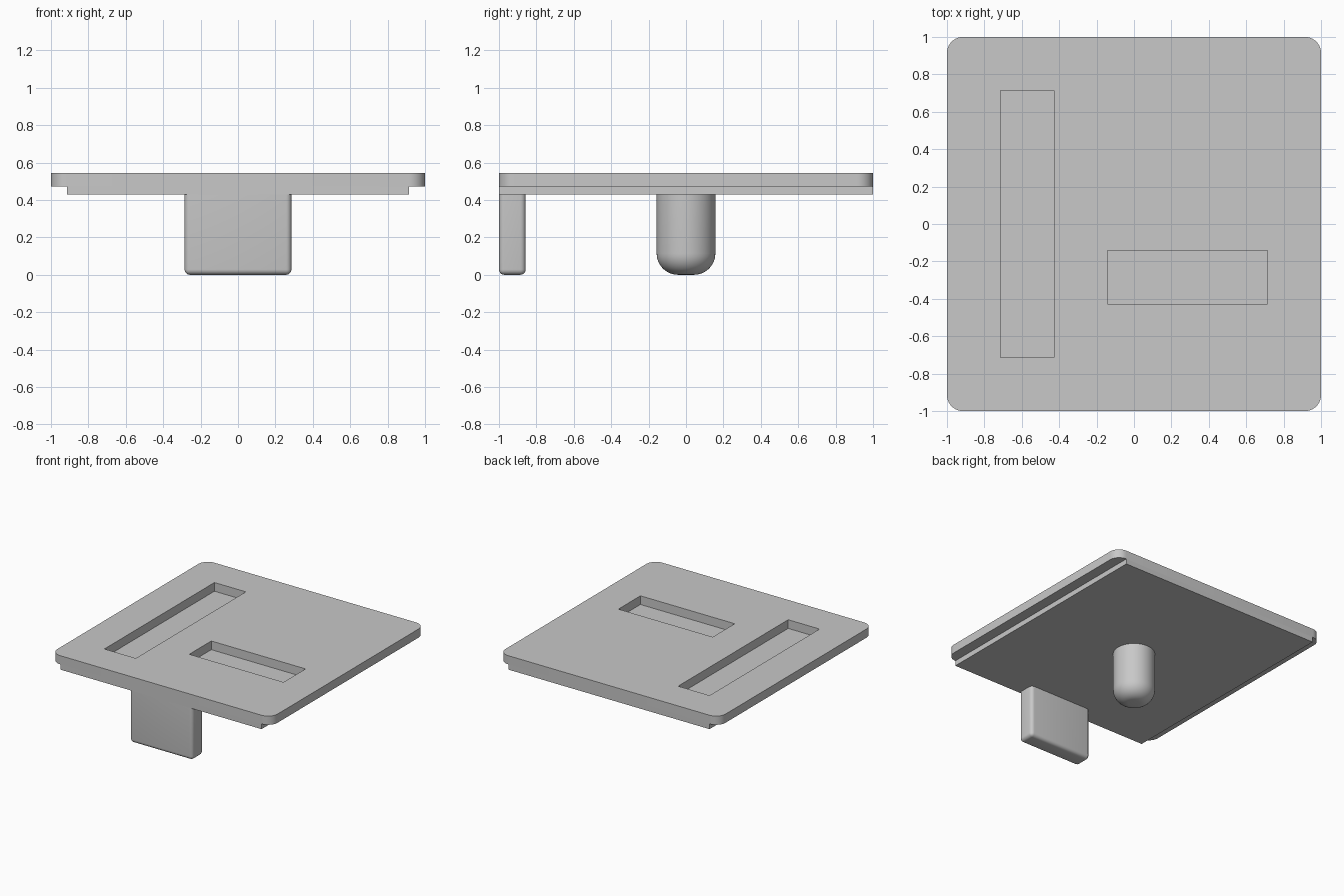
import bpy, bmesh, math

U = 1 / 7                       # module: the plate is 14 modules wide
Z_SLAB, Z_PLATE, Z_TOP = 3 * U, 3.3 * U, 3.8 * U

if "Cube" in bpy.data.objects:
    bpy.data.objects.remove(bpy.data.objects["Cube"])

grey = bpy.data.materials.new("light grey")
grey.use_nodes = True
colour = (0.58, 0.58, 0.58, 1)
grey.diffuse_color = colour
next(n for n in grey.node_tree.nodes if n.type == 'BSDF_PRINCIPLED').inputs["Base Color"].default_value = colour


def finish(name, bm, smooth=False):
    """Turn a bmesh into a named object with the shared material."""
    bmesh.ops.recalc_face_normals(bm, faces=bm.faces)
    mesh = bpy.data.meshes.new(name)
    bm.to_mesh(mesh)
    bm.free()
    mesh.materials.append(grey)
    obj = bpy.data.objects.new(name, mesh)
    bpy.context.collection.objects.link(obj)
    if smooth:
        bpy.ops.object.select_all(action='DESELECT')
        obj.select_set(True)
        bpy.context.view_layer.objects.active = obj
        bpy.ops.object.shade_smooth_by_angle(angle=math.radians(35))
    return obj


def box(x0, x1, y0, y1, z0, z1):
    bm = bmesh.new()
    bmesh.ops.create_cube(bm, size=1)
    for v in bm.verts:
        v.co = (x1 if v.co.x > 0 else x0, y1 if v.co.y > 0 else y0, z1 if v.co.z > 0 else z0)
    return bm


def round_edges(bm, radius, segments, rule):
    edges = [e for e in bm.edges if rule(e.verts[0].co, e.verts[1].co)]
    bmesh.ops.bevel(bm, geom=edges, offset=radius, segments=segments,
                    profile=0.5, affect='EDGES', clamp_overlap=True)


# Top plate with rounded corners
bm = box(-1, 1, -1, 1, Z_PLATE, Z_TOP)
round_edges(bm, 0.6 * U, 10, lambda a, b: abs(a.z - b.z) > 0.01)
plate = finish("top_plate", bm, smooth=True)

# Two rectangular slots through the plate, floored by the slab below
for x0, x1, y0, y1 in ((-5, -3, -5, 5), (-1, 5, -3, -1)):
    cutter = finish("slot_cutter", box(x0 * U, x1 * U, y0 * U, y1 * U, Z_SLAB, Z_TOP + U))
    cutter.hide_render = True
    cut = plate.modifiers.new("slot", 'BOOLEAN')
    cut.operation = 'DIFFERENCE'
    cut.solver = 'EXACT'
    cut.object = cutter
    bpy.context.view_layer.objects.active = plate
    bpy.ops.object.modifier_apply(modifier=cut.name)
    bpy.data.objects.remove(cutter)

# Narrower slab under the plate
finish("lower_slab", box(-6.4 * U, 6.4 * U, -1, 1, Z_SLAB, Z_PLATE))

# Front tab, rounded everywhere except where it joins the slab
bm = box(-2 * U, 2 * U, -1, -6 * U, 0, Z_SLAB)
round_edges(bm, 0.2 * U, 5, lambda a, b: min(a.z, b.z) < 0.01)
finish("front_tab", bm, smooth=True)

# Central pin with a rounded tip
bm = bmesh.new()
bmesh.ops.create_cone(bm, cap_ends=True, segments=48, radius1=1.1 * U,
                      radius2=1.1 * U, depth=Z_SLAB)
bmesh.ops.translate(bm, verts=bm.verts, vec=(0, 0, Z_SLAB / 2))
round_edges(bm, 0.8 * U, 10, lambda a, b: max(a.z, b.z) < 0.01)
finish("centre_pin", bm, smooth=True)
